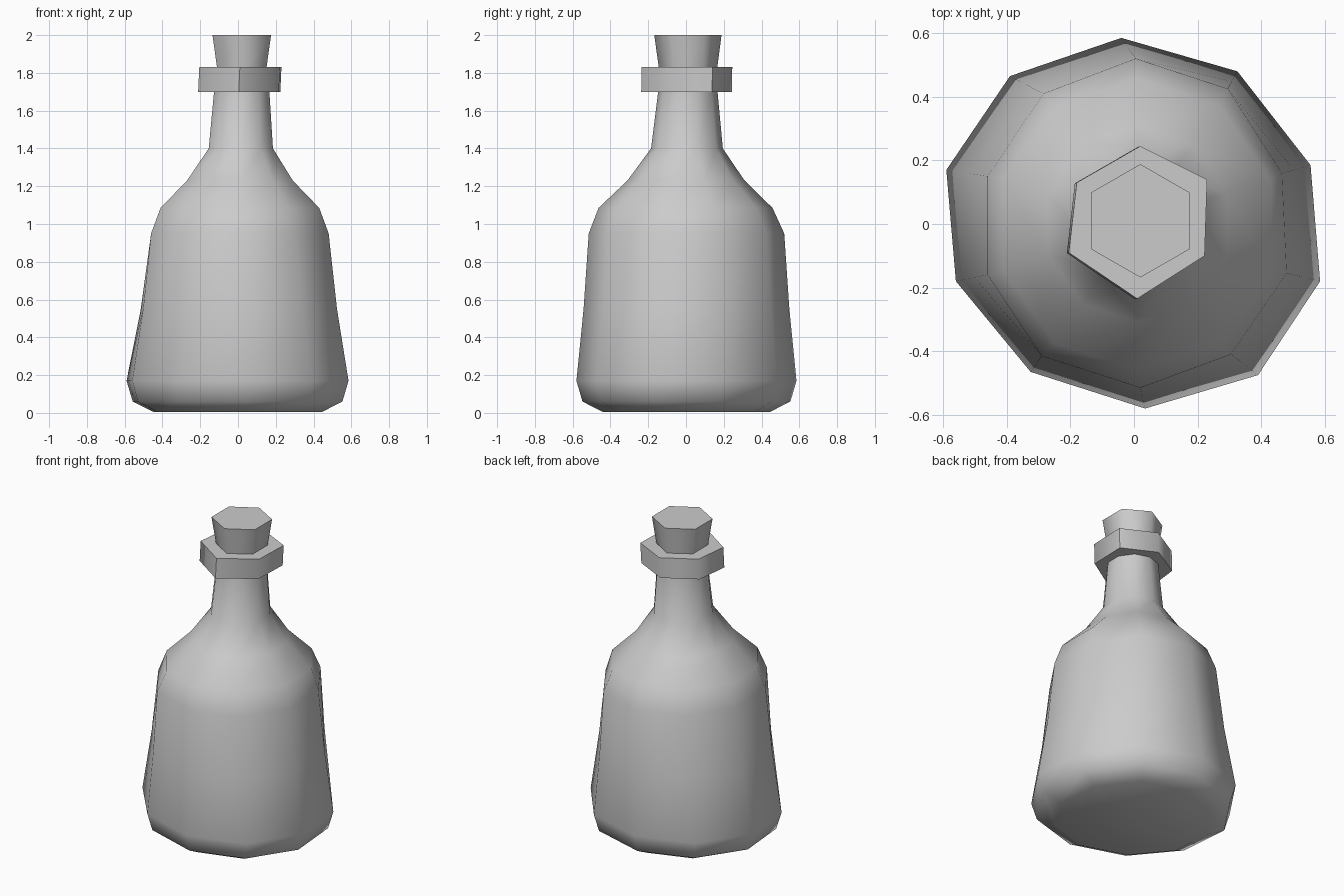
import bpy, bmesh, math

if "Cube" in bpy.data.objects:
    bpy.data.objects.remove(bpy.data.objects["Cube"])


def loft(name, rings, angle):
    """Skin a stack of equal-sided rings and cap both ends."""
    bm = bmesh.new()
    rows = [[bm.verts.new(p) for p in ring] for ring in rings]
    n = len(rows[0])
    for a, b in zip(rows, rows[1:]):
        for i in range(n):
            j = (i + 1) % n
            bm.faces.new((a[i], a[j], b[j], b[i]))
    bm.faces.new(rows[0][::-1])
    bm.faces.new(rows[-1])
    bmesh.ops.recalc_face_normals(bm, faces=bm.faces)
    me = bpy.data.meshes.new(name)
    bm.to_mesh(me)
    bm.free()
    ob = bpy.data.objects.new(name, me)
    bpy.context.collection.objects.link(ob)
    bpy.ops.object.select_all(action='DESELECT')
    ob.select_set(True)
    bpy.context.view_layer.objects.active = ob
    bpy.ops.object.shade_smooth_by_angle(angle=math.radians(angle))
    return ob


def outline(points, z, s=1.0):
    return [(x * s, y * s, z) for x, y in points]


def span(n, start, z, x0, x1, y0, y1):
    """Regular ring fitted to the given x and y extents."""
    pts = [(math.cos(start + math.tau * i / n), math.sin(start + math.tau * i / n))
           for i in range(n)]
    mx, my = max(p[0] for p in pts), max(p[1] for p in pts)
    return [((x0 + x1) / 2 + p[0] / mx * (x1 - x0) / 2,
             (y0 + y1) / 2 + p[1] / my * (y1 - y0) / 2, z) for p in pts]


# Hand-shaped ten-sided outlines: widest part and shoulder
base = [(.555, .185), (.325, .48), (-.04, .585), (-.39, .465), (-.59, .17),
        (-.56, -.18), (-.325, -.465), (.035, -.58), (.39, -.475), (.585, -.18)]
shoulder = [(.465, .16), (.295, .425), (.005, .52), (-.285, .41), (-.46, .15),
            (-.46, -.16), (-.29, -.415), (.02, -.515), (.305, -.41), (.48, -.155)]
waist = [(b[0] * .42 + s[0] * .58, b[1] * .42 + s[1] * .58)
         for b, s in zip(base, shoulder)]
a10 = math.radians(18)

# Bottle body and neck
loft("bottle", [
    outline(base, 0.005, .76),
    outline(base, 0.06, .945),
    outline(base, 0.17),
    outline(waist, 0.55),
    outline(shoulder, 0.95),
    span(10, a10, 1.085, -.41, .43, -.463, .458),
    span(10, a10, 1.23, -.27, .29, -.31, .31),
    span(10, a10, 1.40, -.155, .185, -.185, .195),
    span(10, a10, 1.72, -.125, .165, -.145, .165),
], 65)

# Six-sided lip collar, leaning slightly
lip = [(.23, .14), (.02, .245), (-.18, .13), (-.205, -.09), (.01, -.235), (.222, -.10)]
loft("lip_collar", [
    [(x - .006, y - .002, 1.70) for x, y in lip],
    outline(lip, 1.83),
], 65)

# Tapered cork
a6 = math.radians(30)
loft("cork", [
    span(6, a6, 1.80, -.107, .147, -.14, .162),
    span(6, a6, 2.00, -.135, .175, -.168, .188),
], 65)
